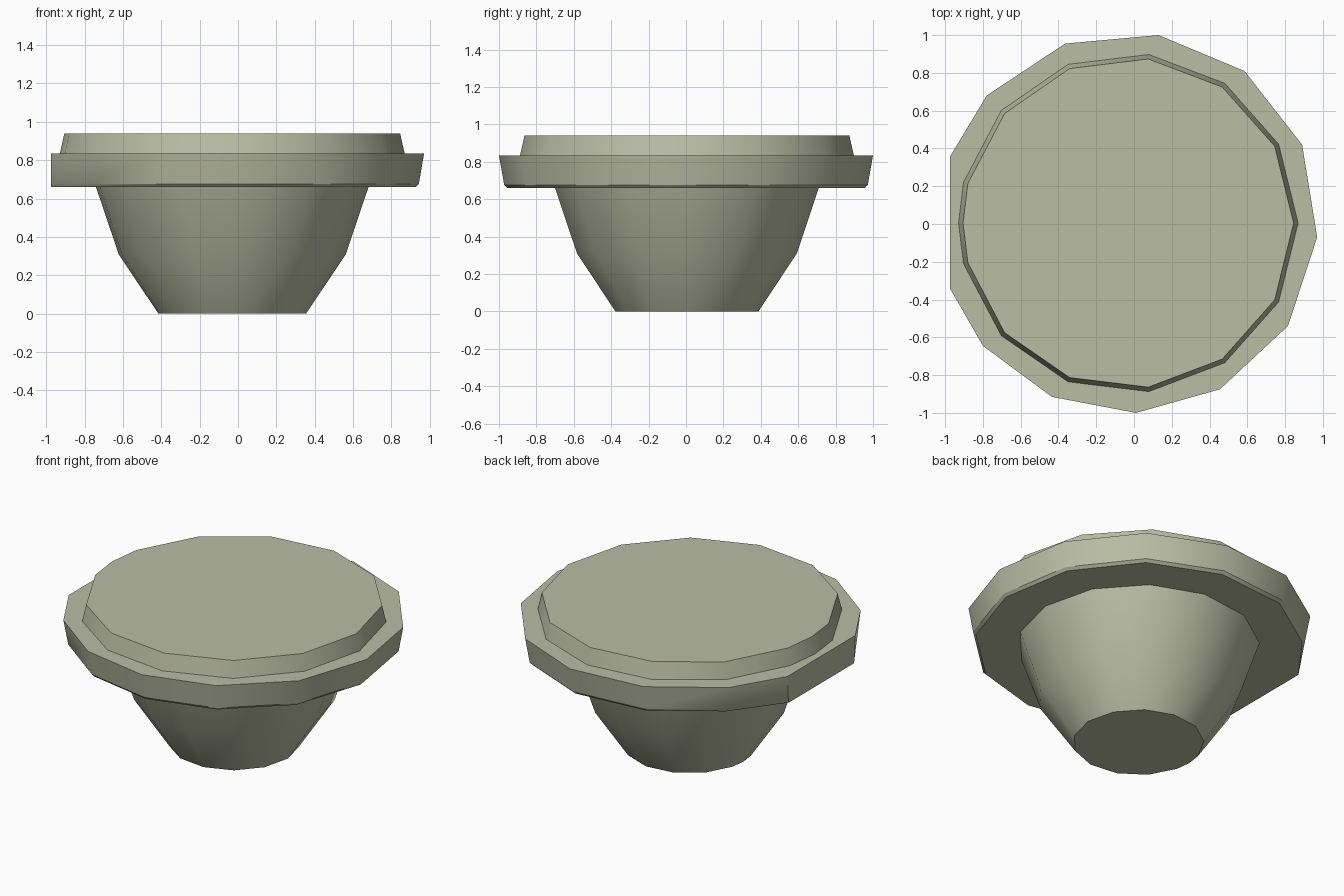
import bpy, bmesh, math

cube = bpy.data.objects.get("Cube")
if cube:
    bpy.data.objects.remove(cube, do_unlink=True)

# Single muted sage colour
sage = bpy.data.materials.new("sage_grey")
sage.use_nodes = True
COLOUR = (0.49, 0.51, 0.37, 1)
sage.diffuse_color = COLOUR
sage.node_tree.nodes["Principled BSDF"].inputs["Base Color"].default_value = COLOUR

CX, CY = -0.03, 0.005
STEP = 2 * math.pi / 13
# Thirteen even steps, with the edge on the -x side split by one extra corner
ANGLES = ([i * STEP for i in range(7)] + [math.pi]
          + [-i * STEP for i in range(6, 0, -1)])


def ring(radius, z):
    return [(CX + radius * math.cos(a), CY + radius * math.sin(a), z) for a in ANGLES]


def loft(name, rings):
    """Skin a stack of matching rings and cap both ends."""
    bm = bmesh.new()
    loops = [[bm.verts.new(p) for p in r] for r in rings]
    n = len(loops[0])
    for low, high in zip(loops, loops[1:]):
        for i in range(n):
            j = (i + 1) % n
            bm.faces.new((low[i], low[j], high[j], high[i]))
    bm.faces.new(loops[0][::-1])
    bm.faces.new(loops[-1])
    bmesh.ops.recalc_face_normals(bm, faces=bm.faces)
    mesh = bpy.data.meshes.new(name)
    bm.to_mesh(mesh)
    bm.free()
    mesh.materials.append(sage)
    obj = bpy.data.objects.new(name, mesh)
    bpy.context.collection.objects.link(obj)
    bpy.ops.object.select_all(action='DESELECT')
    obj.select_set(True)
    bpy.context.view_layer.objects.active = obj
    bpy.ops.object.shade_smooth_by_angle(angle=math.radians(30))
    return obj


# Tapered body
loft("tapered_body", [ring(0.385, 0), ring(0.592, 0.31), ring(0.712, 0.665)])

# Slightly uneven rim, cut flat on the -x side, narrowing to a chamfered underside
RIM = [(0.97, -0.07), (0.89, 0.42), (0.585, 0.81), (0.13, 1.0), (-0.365, 0.955),
       (-0.78, 0.68), (-0.975, 0.355), (-0.975, -0.34), (-0.8, -0.645),
       (-0.435, -0.915), (0.01, -1.0), (0.455, -0.875), (0.815, -0.54)]


def rim_ring(scale, z):
    return [(x if x < -0.97 else x * scale, y * scale, z) for x, y in RIM]


loft("rim", [rim_ring(0.955, 0.66), rim_ring(0.972, 0.677), rim_ring(1, 0.835)])

# Raised top disc
loft("top_disc", [ring(0.90, 0.83), ring(0.875, 0.94)])
